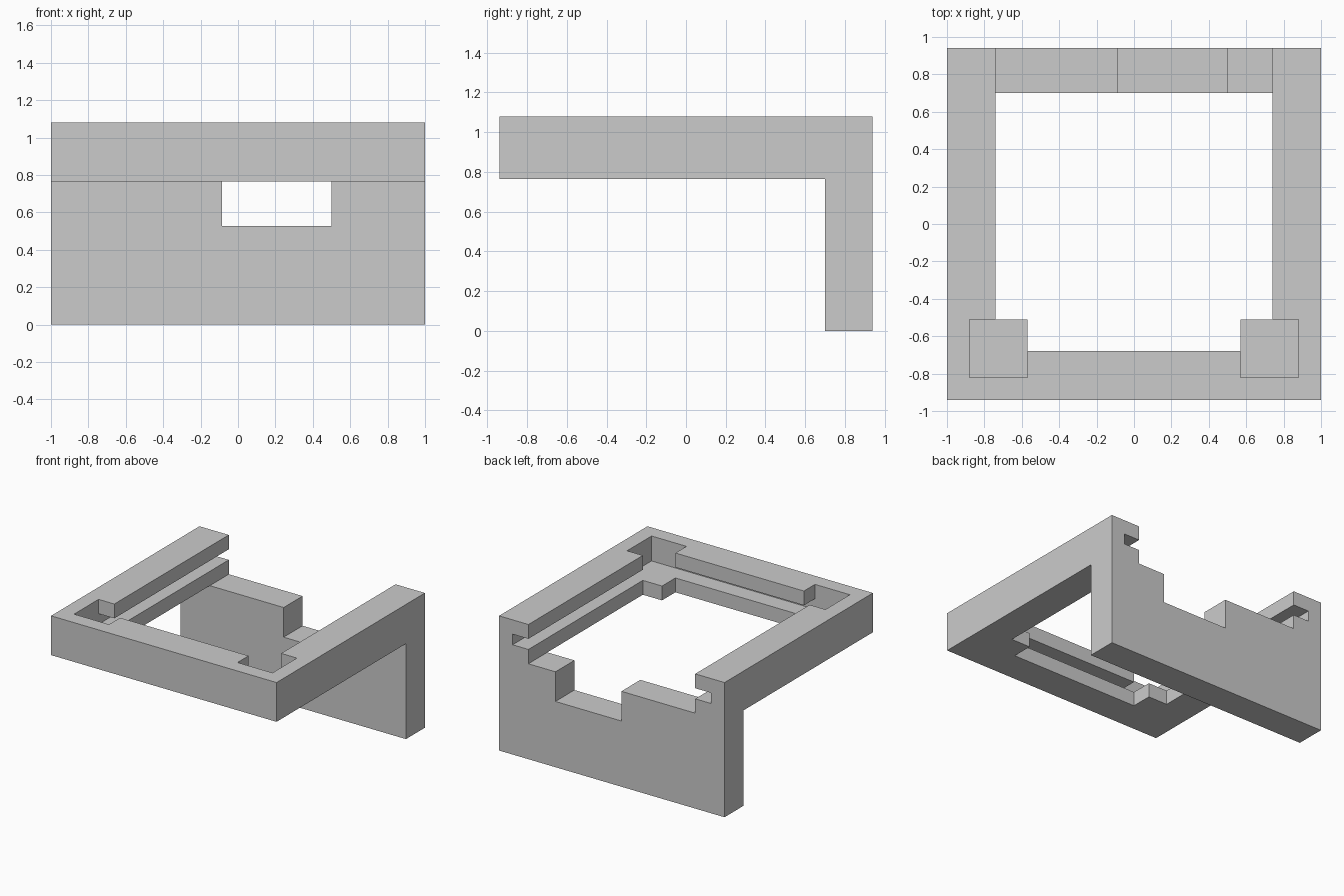
import bpy
import bmesh
from mathutils import Vector

cube = bpy.data.objects.get("Cube")
if cube:
    bpy.data.objects.remove(cube, do_unlink=True)

# Main dimensions
HALF_X, HALF_Y = 1.0, 0.94
TOP, RAIL_BOTTOM = 1.08, 0.765
SLOT_LOW, SLOT_HIGH = 0.88, 0.965
WALL_FRONT = 0.70
PAST = 1.2  # cutters overshoot the open back and top

grey = bpy.data.materials.new("plain grey")
grey.use_nodes = True
colour = (0.6, 0.6, 0.6, 1)
grey.diffuse_color = colour
grey.node_tree.nodes["Principled BSDF"].inputs["Base Color"].default_value = colour


def prism(name, outline, direction):
    """Extrude a closed outline of 3D points along a direction."""
    bm = bmesh.new()
    face = bm.faces.new([bm.verts.new(p) for p in outline])
    swept = bmesh.ops.extrude_face_region(bm, geom=[face])["geom"]
    moved = [v for v in swept if isinstance(v, bmesh.types.BMVert)]
    bmesh.ops.translate(bm, verts=moved, vec=Vector(direction))
    bmesh.ops.recalc_face_normals(bm, faces=bm.faces)
    mesh = bpy.data.meshes.new(name)
    bm.to_mesh(mesh)
    bm.free()
    mesh.materials.append(grey)
    obj = bpy.data.objects.new(name, mesh)
    bpy.context.collection.objects.link(obj)
    return obj


def plate(name, outline, low, high):
    return prism(name, [(x, y, low) for x, y in outline], (0, 0, high - low))


def box(name, x0, x1, y0, y1, low, high):
    return plate(name, [(x0, y0), (x1, y0), (x1, y1), (x0, y1)], low, high)


# L-shaped bracket body: frame on top, wall hanging at the back
side = [(-HALF_Y, RAIL_BOTTOM), (WALL_FRONT, RAIL_BOTTOM), (WALL_FRONT, 0),
        (HALF_Y, 0), (HALF_Y, TOP), (-HALF_Y, TOP)]
body = prism("bracket_body", [(-HALF_X, y, z) for y, z in side], (2 * HALF_X, 0, 0))

# Lower lip opening, leaving square support tabs at the front corners
half = [(0.57, -0.68), (0.57, -0.51), (0.74, -0.51), (0.74, PAST)]
lip_outline = half + [(-x, y) for x, y in reversed(half)]

cutters = [
    box("slot_cutter", -0.88, 0.88, -0.82, PAST, SLOT_LOW, SLOT_HIGH),
    box("upper_opening_cutter", -0.74, 0.74, -0.68, PAST, 0.92, PAST),
    plate("lower_opening_cutter", lip_outline, RAIL_BOTTOM, 0.92),
    box("wall_notch_cutter", -0.085, 0.50, 0.6, PAST, 0.527, 0.85),
]

# Square pockets through the upper lip at the front corners
for label, s in (("left", 1), ("right", -1)):
    x0, x1 = sorted((s * 0.57, s * 0.88))
    cutters.append(box(label + "_pocket_cutter", x0, x1, -0.82, -0.51, 0.92, PAST))

for cutter in cutters:
    mod = body.modifiers.new(cutter.name, "BOOLEAN")
    mod.operation = "DIFFERENCE"
    mod.solver = "EXACT"
    mod.object = cutter
    cutter.hide_render = True
    cutter.hide_set(True)
